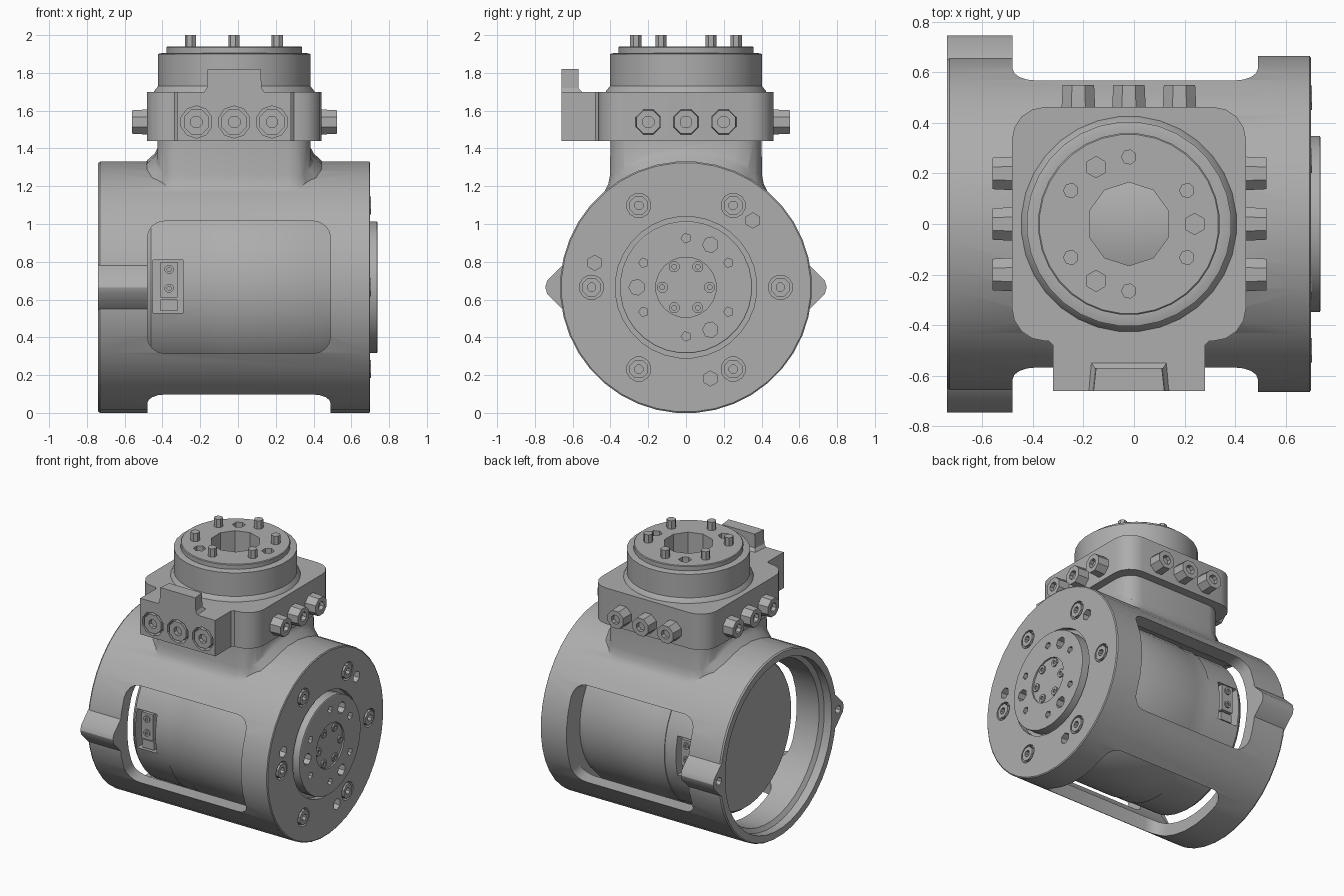
import bpy, bmesh
from math import sin, cos, pi, radians, sqrt

if "Cube" in bpy.data.objects:
    bpy.data.objects.remove(bpy.data.objects["Cube"])

metal = bpy.data.materials.new("grey_metal")
metal.use_nodes = True
GREY = (0.42, 0.42, 0.42, 1)
metal.diffuse_color = GREY
bsdf = metal.node_tree.nodes["Principled BSDF"]
bsdf.inputs["Base Color"].default_value = GREY
bsdf.inputs["Roughness"].default_value = 0.6

AX = 0.665    # height of the main axis
CX = -0.02    # x of the vertical axis
MAP = {"x": lambda u, v, w: (w, u, v),
       "y": lambda u, v, w: (u, w, v),
       "z": lambda u, v, w: (u, v, w)}


def circle(r, c=(0, 0), n=32):
    return [(c[0] + r * cos(2 * pi * (i + 0.5) / n), c[1] + r * sin(2 * pi * (i + 0.5) / n)) for i in range(n)]


def rounded(hu, hv, r, c=(0, 0), steps=4):
    pts = []
    for k, (su, sv) in enumerate([(1, 1), (-1, 1), (-1, -1), (1, -1)]):
        for i in range(steps + 1):
            a = pi / 2 * (k + i / steps)
            pts.append((c[0] + su * (hu - r) + r * cos(a), c[1] + sv * (hv - r) + r * sin(a)))
    return pts


def loft(name, axis, sections):
    """Solid through (position, outline) sections stacked along an axis."""
    bm = bmesh.new()
    rings = [[bm.verts.new(MAP[axis](u, v, w)) for u, v in pts] for w, pts in sections]
    n = len(rings[0])
    for a, b in zip(rings, rings[1:]):
        for i in range(n):
            bm.faces.new((a[i], a[(i + 1) % n], b[(i + 1) % n], b[i]))
    bm.faces.new(rings[0])
    bm.faces.new(rings[-1])
    bmesh.ops.recalc_face_normals(bm, faces=bm.faces)
    mesh = bpy.data.meshes.new(name)
    bm.to_mesh(mesh)
    bm.free()
    mesh.materials.append(metal)
    ob = bpy.data.objects.new(name, mesh)
    bpy.context.collection.objects.link(ob)
    return ob


def prism(name, axis, pts, a, b):
    return loft(name, axis, [(a, pts), (b, pts)])


def lathe(name, axis, profile, c=(0, 0), n=32):
    return loft(name, axis, [(w, circle(r, c, n)) for w, r in profile])


def box(name, x, y, z):
    return prism(name, "z", [(x[0], y[0]), (x[1], y[0]), (x[1], y[1]), (x[0], y[1])], *z)


def bolt(name, axis, c, base, top, r, taper=1.0, n=8):
    """Bolt head with a socket."""
    d = 0.03 if top > base else -0.03
    return lathe(name, axis, [(base, r), (top, r * taper), (top, r * 0.45), (top - d, r * 0.45)], c, n)


def combine(target, tools, op="DIFFERENCE", keep=False):
    bpy.context.view_layer.objects.active = target
    for t in tools:
        m = target.modifiers.new("cut", "BOOLEAN")
        m.operation, m.object, m.solver = op, t, "EXACT"
        bpy.ops.object.modifier_apply(modifier=m.name)
        if not keep:
            bpy.data.objects.remove(t)


def polar(r, deg, c=(0, 0)):
    return (c[0] + r * cos(radians(deg)), c[1] + r * sin(radians(deg)))


def fillet(y, inner, reach):
    """Flared outline that follows the housing curve at a given y."""
    z = AX + sqrt(0.667 ** 2 - y * y)
    half = [(inner + reach * e, z + h) for e, h in [(1, -0.03), (0.7, 0.008), (0.3, 0.04), (0, 0.09)]]
    return [(CX + x, h) for x, h in half] + [(CX - x, h) for x, h in reversed(half)]


AXIS = (0, AX)
TOP = (CX, 0)

# Main housing with neck, neck fillet and side lugs
housing = lathe("housing", "x", [(-0.74, 0.66), (-0.73, 0.667), (0.695, 0.667), (0.70, 0.66)], AXIS, 40)
neck = loft("neck", "z", [(z, rounded(hx, hy, 0.12, TOP)) for z, hx, hy in [
    (1.0, 0.43, 0.45), (1.17, 0.42, 0.432), (1.21, 0.41, 0.412), (1.26, 0.405, 0.402), (1.46, 0.405, 0.40)]])
flare = loft("flare", "y", [(s * y, fillet(y, inner, reach)) for s, y, inner, reach in [
    (-1, 0.375, 0.35, 0.03), (-1, 0.33, 0.385, 0.06), (-1, 0.25, 0.395, 0.085), (-1, 0.15, 0.395, 0.09),
    (1, 0, 0.395, 0.09),
    (1, 0.15, 0.395, 0.09), (1, 0.25, 0.395, 0.085), (1, 0.33, 0.385, 0.06), (1, 0.375, 0.35, 0.03)]])
lugs = [prism("lug", "x", [(s * y, z) for y, z in [
    (0.61, 0.82), (0.66, 0.775), (0.735, 0.70), (0.745, 0.665), (0.735, 0.63), (0.66, 0.555), (0.61, 0.51)]],
    -0.74, -0.475) for s in (-1, 1)]
combine(housing, [neck, flare] + lugs, "UNION")

# Stepped bore, three windows and the end-plate holes
bore = lathe("bore", "x", [(-0.8, 0.61), (-0.68, 0.61), (-0.66, 0.58), (0.49, 0.58)], AXIS, 40)
win = rounded(0.485, 0.35, 0.09, (0.005, AX))
windows = [prism("window", "y", win, s * 0.3, s * 0.9) for s in (-1, 1)]
windows.append(prism("window", "z", rounded(0.485, 0.35, 0.09, (0.005, 0)), -0.2, 0.36))
recess = lathe("recess", "x", [(0.66, 0.375), (0.8, 0.375)], AXIS)
holes = [lathe("hole", "x", [(0.64, 0.04), (0.8, 0.04)], polar(0.5, a, AXIS), 6) for a in (45, 165, 285)]
seats = [lathe("seat", "x", [(0.67, 0.065), (0.8, 0.065)], polar(0.5, a, AXIS), 12) for a in range(0, 360, 60)]
lug_holes = [lathe("lug_hole", "x", [(-0.8, 0.03), (-0.69, 0.03)], (s * 0.68, AX), 8) for s in (-1, 1)]
combine(housing, [bore] + windows + [recess] + holes + seats + lug_holes)
for i in range(6):
    bolt("end_plate_screw", "x", polar(0.5, 60 * i, AXIS), 0.66, 0.705, 0.052)

# Motor inside the housing, with a connector pocket on each side
motor = lathe("motor", "x", [(-0.485, 0.51), (-0.46, 0.53), (-0.2, 0.53), (-0.2, 0.535), (-0.09, 0.535),
                             (-0.07, 0.54), (0.43, 0.54), (0.5, 0.51), (0.6, 0.51)], AXIS, 40)
combine(motor, [box("pocket", (-0.45, -0.29), sorted((s * 0.44, s * 0.6)), (0.53, 0.81)) for s in (-1, 1)])
for s, side in ((-1, "front"), (1, "back")):
    box(side + "_connector", (-0.41, -0.32), sorted((s * 0.43, s * 0.515)), (0.61, 0.80))
    box(side + "_socket", (-0.41, -0.32), sorted((s * 0.43, s * 0.505)), (0.54, 0.60))
    for z in (0.66, 0.76):
        bolt(side + "_connector_screw", "y", (-0.365, z), s * 0.5, s * 0.525, 0.025)

# Output disc with its holes and hub screws
disc = lathe("output_disc", "x", [(0.6, 0.35), (0.735, 0.35), (0.738, 0.345)], AXIS)
cutters = [lathe("hole", "x", [(0.68, 0.042), (0.8, 0.042)], polar(0.26, a, AXIS), 7) for a in (60, 180, 300)]
cutters += [lathe("hole", "x", [(0.69, 0.026), (0.8, 0.026)], polar(0.26, a, AXIS), 5) for a in (30, 90, 150, 210, 270, 330)]
cutters.append(lathe("hub", "x", [(0.727, 0.16), (0.8, 0.16)], AXIS, 20))
combine(disc, cutters)
for i in range(6):
    bolt("hub_screw", "x", polar(0.125, 60 * i, AXIS), 0.70, 0.737, 0.03)

# Square flange with clamp block and tab
flange = prism("square_flange", "z", rounded(0.463, 0.463, 0.13, TOP), 1.44, 1.70)
block_outline = [(CX - 0.33, -0.45), (CX - 0.3, -0.48), (CX - 0.3, -0.66), (CX + 0.3, -0.66),
                 (CX + 0.3, -0.48), (CX + 0.33, -0.45), (CX + 0.3, -0.4), (CX - 0.3, -0.4)]
block = prism("clamp_block", "z", block_outline, 1.44, 1.70)
combine(flange, [block], "UNION")
rows = [CX - 0.2, CX, CX + 0.2]
combine(flange, [lathe("seat", "y", [(-0.8, 0.085), (-0.60, 0.085)], (x, 1.54), 10) for x in rows])
loft("clamp_tab", "z", [(z, [(CX - w, -0.66), (CX + w, -0.66), (CX + w - 0.01, y), (CX - w + 0.01, y)])
                        for z, w, y in [(1.69, 0.165, -0.54), (1.72, 0.145, -0.57), (1.82, 0.14, -0.57)]])

# Flange bolts on all four sides
for x in rows:
    bolt("front_bolt", "y", (x, 1.54), -0.58, -0.66, 0.072)
    bolt("back_bolt", "y", (x, 1.54), 0.44, 0.55, 0.073, 0.92)
for y in (-0.2, 0, 0.2):
    bolt("left_bolt", "x", (y, 1.54), 0.42, 0.525, 0.073, 0.92)
    bolt("right_bolt", "x", (y, 1.54), -0.46, -0.56, 0.073, 0.92)

# Round collar and top ring
collar = lathe("collar", "z", [(1.69, 0.43), (1.705, 0.425), (1.73, 0.405), (1.90, 0.405), (1.905, 0.385), (1.905, 0.36),
                               (1.935, 0.36), (1.94, 0.355)], TOP)
combine(collar, [lathe("hole", "z", [(1.84, 0.042), (2.1, 0.042)], polar(0.26, a, TOP), 6) for a in (0, 120, 240)])
for i in range(6):
    lathe("top_pin", "z", [(1.9, 0.031), (2.0, 0.031)], polar(0.265, 30 + 60 * i, TOP), 7)

# Central cable passage through collar, flange and neck
passage = lathe("passage", "z", [(1.05, 0.165), (2.1, 0.165)], TOP, 10)
for part in (collar, flange, housing):
    combine(part, [passage], keep=True)
bpy.data.objects.remove(passage)

# Smooth shading with sharp edges kept
for ob in bpy.context.view_layer.objects:
    ob.select_set(ob.type == "MESH")
bpy.context.view_layer.objects.active = housing
bpy.ops.object.shade_smooth_by_angle(angle=radians(30))
